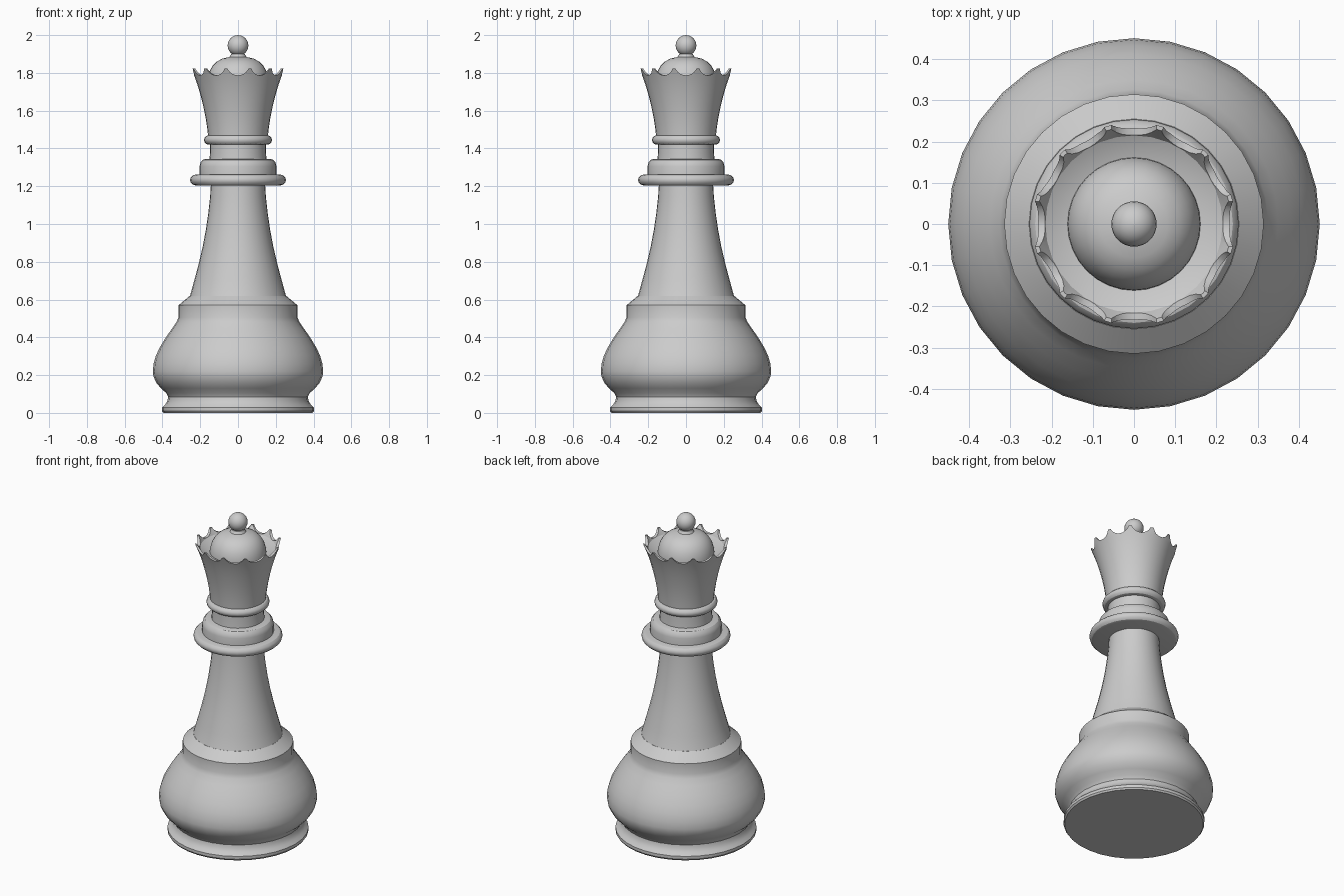
import bpy, bmesh
from math import pi, sin, cos, tau
from mathutils import Matrix

if "Cube" in bpy.data.objects:
    bpy.data.objects.remove(bpy.data.objects["Cube"])

SIDES = 32


def add_object(name, bm):
    bmesh.ops.recalc_face_normals(bm, faces=bm.faces)
    mesh = bpy.data.meshes.new(name)
    bm.to_mesh(mesh)
    bm.free()
    obj = bpy.data.objects.new(name, mesh)
    bpy.context.collection.objects.link(obj)
    return obj


def activate(obj):
    bpy.ops.object.select_all(action='DESELECT')
    obj.select_set(True)
    bpy.context.view_layer.objects.active = obj


def lathe(name, profile):
    """Revolve (radius, z) points, closing both ends on the axis."""
    pts = [(0, profile[0][1])] + profile + [(0, profile[-1][1])]
    bm = bmesh.new()
    verts = [bm.verts.new((r, 0, z)) for r, z in pts]
    edges = [bm.edges.new(p) for p in zip(verts, verts[1:])]
    bmesh.ops.spin(bm, geom=verts + edges, cent=(0, 0, 0), axis=(0, 0, 1),
                   angle=tau, steps=SIDES)
    bmesh.ops.remove_doubles(bm, verts=bm.verts, dist=0.0001)
    return add_object(name, bm)


def bead(r, z, half, n=6):
    """Profile of a half-round edge reaching radius r."""
    return [(r - half + half * cos(a), z + half * sin(a))
            for a in (-pi / 2 + pi * i / n for i in range(n + 1))]


parts = []

# Foot and bulging base
parts.append(lathe("base", [
    (0.395, 0), (0.402, 0.01), (0.402, 0.028), (0.385, 0.045), (0.373, 0.065),
    (0.37, 0.085), (0.38, 0.105), (0.408, 0.13), (0.433, 0.16), (0.448, 0.195),
    (0.451, 0.22), (0.447, 0.26), (0.434, 0.305), (0.412, 0.35), (0.382, 0.4),
    (0.35, 0.445), (0.326, 0.48), (0.315, 0.505), (0.315, 0.57), (0.255, 0.62)]))

# Tapering stem
parts.append(lathe("stem", [
    (0.258, 0.61), (0.254, 0.62), (0.232, 0.7), (0.208, 0.79), (0.187, 0.88),
    (0.17, 0.97), (0.157, 1.06), (0.148, 1.14), (0.143, 1.22)]))

# Collar discs, neck and ring
parts.append(lathe("lower_collar", bead(0.254, 1.233, 0.028)))
parts.append(lathe("upper_collar", [
    (0.204, 1.25), (0.204, 1.305), (0.199, 1.325), (0.187, 1.34), (0.172, 1.345)]))
parts.append(lathe("neck", [(0.152, 1.33), (0.148, 1.38), (0.148, 1.44)]))
parts.append(lathe("neck_ring", bead(0.18, 1.445, 0.025)))

# Flared crown with a sloping hollow
crown = lathe("crown", [
    (0.157, 1.45), (0.162, 1.5), (0.171, 1.56), (0.183, 1.62), (0.198, 1.68),
    (0.214, 1.735), (0.23, 1.78), (0.247, 1.822), (0.237, 1.822), (0.215, 1.785),
    (0.155, 1.755)])

# Twelve round bites around the crown rim
bm = bmesh.new()
for i in range(12):
    place = (Matrix.Rotation(tau * i / 12, 4, 'Z')
             @ Matrix.Translation((0.26, 0, 1.848))
             @ Matrix.Rotation(pi / 2, 4, 'Y'))
    bmesh.ops.create_cone(bm, cap_ends=True, segments=24, radius1=0.061,
                          radius2=0.061, depth=0.1, matrix=place)
cutter = add_object("rim_cutter", bm)
cutter.hide_render = True
mod = crown.modifiers.new("scallops", 'BOOLEAN')
mod.operation = 'DIFFERENCE'
mod.solver = 'EXACT'
mod.use_self = True
mod.object = cutter
activate(crown)
bpy.ops.object.modifier_apply(modifier=mod.name)
bpy.data.objects.remove(cutter)
parts.append(crown)

# Dome inside the crown, topped by a ball
parts.append(lathe("dome", [
    (0.162, 1.75), (0.16, 1.775), (0.15, 1.81), (0.134, 1.838), (0.112, 1.86),
    (0.082, 1.876), (0.045, 1.884), (0.036, 1.9)]))
ball = [(0.055 * sin(a), 1.945 - 0.055 * cos(a))
        for a in (pi * i / 12 for i in range(1, 12))]
parts.append(lathe("finial", [(0.001, 1.89)] + ball + [(0.001, 2.0)]))

for obj in parts:
    activate(obj)
    bpy.ops.object.shade_smooth_by_angle(angle=pi / 6)
